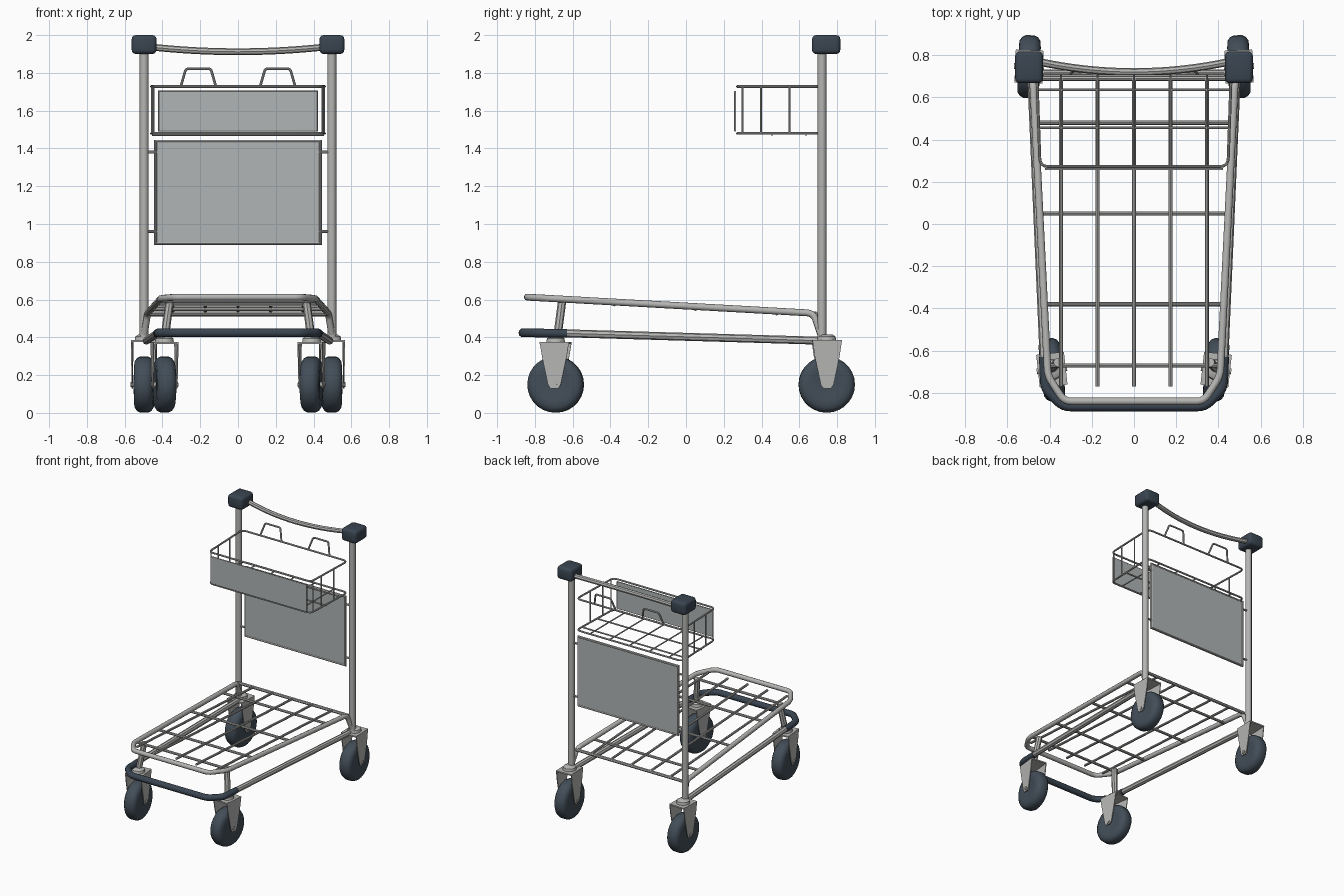
import bpy, bmesh, math
from mathutils import Vector, Matrix

if "Cube" in bpy.data.objects:
    bpy.data.objects.remove(bpy.data.objects["Cube"])


def material(name, rgb):
    m = bpy.data.materials.new(name)
    m.diffuse_color = (*rgb, 1)
    m.use_nodes = True
    m.node_tree.nodes["Principled BSDF"].inputs["Base Color"].default_value = m.diffuse_color
    return m


METAL = material("brushed metal", (0.46, 0.46, 0.45))
PANEL = material("panel grey", (0.44, 0.46, 0.46))
RUBBER = material("dark rubber", (0.055, 0.075, 0.098))
PLASTIC = material("dark plastic", (0.042, 0.060, 0.082))


def finish(obj, mat, angle=40):
    obj.data.materials.clear()
    obj.data.materials.append(mat)
    bpy.ops.object.select_all(action='DESELECT')
    obj.select_set(True)
    bpy.context.view_layer.objects.active = obj
    if obj.type == 'CURVE':
        bpy.ops.object.convert(target='MESH')
        obj = bpy.context.view_layer.objects.active
    bpy.ops.object.shade_smooth_by_angle(angle=math.radians(angle))
    return obj


def rounded(points, d, closed=False):
    """Round the corners of a path, cutting each by distance d."""
    pts = [Vector(p) for p in points]
    out, n = [], len(pts)
    for i, p in enumerate(pts):
        if d == 0 or (not closed and i in (0, n - 1)):
            out.append(p)
            continue
        a, b = pts[i - 1], pts[(i + 1) % n]
        s = p + (a - p).normalized() * min(d, (a - p).length * 0.45)
        e = p + (b - p).normalized() * min(d, (b - p).length * 0.45)
        for k in range(5):
            t = k / 4
            out.append(s * (1 - t) ** 2 + p * 2 * t * (1 - t) + e * t * t)
    return out


def tubes(name, paths, r, mat=METAL, d=0.0, closed=False, res=2):
    """One object holding a round tube along each path."""
    cu = bpy.data.curves.new(name, 'CURVE')
    cu.dimensions = '3D'
    cu.bevel_depth, cu.bevel_resolution, cu.use_fill_caps = r, res, True
    for path in paths:
        pts = rounded(path, d, closed)
        sp = cu.splines.new('POLY')
        sp.points.add(len(pts) - 1)
        for q, p in zip(sp.points, pts):
            q.co = (*p, 1)
        sp.use_cyclic_u = closed
    obj = bpy.data.objects.new(name, cu)
    bpy.context.collection.objects.link(obj)
    return finish(obj, mat)


def mesh_object(name, bm, mat, matrix=None):
    if matrix:
        bm.transform(matrix)
    bmesh.ops.recalc_face_normals(bm, faces=bm.faces)
    me = bpy.data.meshes.new(name)
    bm.to_mesh(me)
    bm.free()
    obj = bpy.data.objects.new(name, me)
    bpy.context.collection.objects.link(obj)
    return finish(obj, mat)


def box(name, loc, size, mat, bevel=0.0):
    bm = bmesh.new()
    bmesh.ops.create_cube(bm, size=1)
    bmesh.ops.scale(bm, vec=size, verts=bm.verts)
    if bevel:
        bmesh.ops.bevel(bm, geom=bm.edges[:], offset=bevel, segments=3,
                        profile=0.5, affect='EDGES')
    return mesh_object(name, bm, mat, Matrix.Translation(loc))


def mirrored(path):
    """Extend a right-hand path across x = 0 into a full U."""
    return path + [(-x, y, z) for x, y, z in reversed(path)]


def lathe(name, profile, matrix, mat, steps=28):
    """Spin (x, radius) points about the x axis."""
    bm = bmesh.new()
    vs = [bm.verts.new((x, 0, r)) for x, r in profile]
    es = [bm.edges.new(e) for e in zip(vs, vs[1:])]
    bmesh.ops.spin(bm, geom=vs + es, cent=(0, 0, 0), axis=(1, 0, 0),
                   angle=math.tau, steps=steps)
    bmesh.ops.remove_doubles(bm, verts=bm.verts, dist=1e-4)
    return mesh_object(name, bm, mat, matrix)


def caster(label, x, y, yaw, top):
    m = Matrix.Translation((x, y, 0)) @ Matrix.Rotation(yaw, 4, 'Z')
    up = m @ Matrix.Translation((0, 0, 0.15))
    half = [(0.046, 0), (0.046, 0.055), (0.052, 0.09), (0.05, 0.122),
            (0.038, 0.14), (0.02, 0.149)]
    lathe(label + "_wheel", half + [(-a, r) for a, r in reversed(half)], up, RUBBER)
    lathe(label + "_axle", [(-0.072, 0), (-0.072, 0.014), (0.072, 0.014), (0.072, 0)],
          up, METAL, 12)
    # fork: two tapered cheeks and a top plate
    bm = bmesh.new()
    outline = [(-0.078, top), (0.078, top), (0.066, 0.30), (0.034, 0.15), (0.02, 0.128),
               (-0.02, 0.128), (-0.034, 0.15), (-0.066, 0.30)]
    for s in (-1, 1):
        f = bm.faces.new([bm.verts.new((s * 0.060, a, b)) for a, b in outline])
        g = bmesh.ops.extrude_face_region(bm, geom=[f])['geom']
        bmesh.ops.translate(bm, vec=(s * 0.006, 0, 0),
                            verts=[v for v in g if isinstance(v, bmesh.types.BMVert)])
    bmesh.ops.create_cube(bm, size=1, matrix=Matrix.Translation((0, 0, top - 0.004))
                          @ Matrix.Diagonal((0.13, 0.156, 0.01, 1)))
    mesh_object(label + "_fork", bm, METAL, m)
    # swivel collar above the fork
    lathe(label + "_collar", [(top, 0), (top, 0.05), (top + 0.02, 0.046),
                              (top + 0.03, 0.03), (top + 0.03, 0)],
          m @ Matrix.Rotation(-math.pi / 2, 4, 'Y'), METAL, 20)


for side, s in (("right", 1), ("left", -1)):
    # uprights, grips, struts and casters
    tubes(side + "_post", [[(s * 0.497, 0.72, 0.38), (s * 0.497, 0.72, 1.93)]], 0.024, res=3)
    box(side + "_grip", (s * 0.497, 0.742, 1.95), (0.132, 0.15, 0.1), PLASTIC, 0.022)
    tubes(side + "_front_strut", [[(s * 0.392, -0.685, 0.37), (s * 0.36, -0.655, 0.6)]], 0.022)
    tubes(side + "_lower_rail", [[(s * 0.485, 0.715, 0.382), (s * 0.425, -0.66, 0.422)]], 0.021)
    caster(side + "_rear", s * 0.497, 0.745, s * 0.04, 0.385)
    caster(side + "_front", s * 0.389, -0.69, -s * 0.11, 0.375)

# curved push bar
tubes("push_bar", [[(0.46 * k / 8, 0.77 - 0.05 * (1 - (k / 8) ** 2),
                     1.912 + 0.025 * (k / 8) ** 2) for k in range(-8, 9)]], 0.018)

# front bumper and upper deck frame
tubes("bumper", [mirrored([(0.426, -0.63, 0.421), (0.42, -0.78, 0.423), (0.335, -0.863, 0.424)])],
      0.024, PLASTIC, 0.035, res=3)


def deck_z(y):
    return 0.527 + (0.69 - y) * 0.056


tubes("deck_frame", [mirrored([(0.497, 0.715, 0.41), (0.478, 0.675, deck_z(0.675)),
                               (0.408, -0.72, deck_z(-0.72)),
                               (0.33, -0.84, deck_z(-0.84))])], 0.018, d=0.035, res=3)
tubes("deck_rear_bar", [[(-0.48, 0.69, 0.522), (0.48, 0.69, 0.522)]], 0.012)

# deck grid
XS = (-0.345, -0.173, 0, 0.173, 0.345)
tubes("deck_long_bars", [[(x, 0.69, deck_z(0.69)), (x, -0.77, deck_z(-0.77))] for x in XS], 0.009)
rows = []
for y in (0.48, 0.05, -0.38, -0.67):
    w = 0.478 - (0.675 - y) * 0.05
    rows.append([(-w, y, deck_z(y) - 0.013), (w, y, deck_z(y) - 0.013)])
tubes("deck_cross_bars", rows, 0.010)

# back panel with rim, between the posts
box("back_panel", (0, 0.72, 1.167), (0.87, 0.012, 0.54), PANEL)
tubes("back_panel_rim", [[(a, 0.72, b) for a, b in
      ((-0.436, 0.896), (0.436, 0.896), (0.436, 1.438), (-0.436, 1.438))]], 0.011, closed=True)
tubes("back_panel_mounts", [[(s * 0.43, 0.72, z), (s * 0.49, 0.72, z)]
                            for s in (-1, 1) for z in (0.96, 1.38)], 0.008)

# wire basket
for label, z in (("top", 1.728), ("bottom", 1.48)):
    tubes("basket_%s_loop" % label, [[(-0.46, 0.71, z), (-0.445, 0.272, z),
          (0.445, 0.272, z), (0.46, 0.71, z)]], 0.007, d=0.04, closed=True)
tubes("basket_uprights", [[(s * (0.445 + (y - 0.272) * 0.034), y, 1.48),
                           (s * (0.445 + (y - 0.272) * 0.034), y, 1.728)]
                          for s in (-1, 1) for y in (0.30, 0.397, 0.548)], 0.005)
tubes("basket_floor_long_wires", [[(x, 0.272, 1.48), (x, 0.71, 1.48)] for x in XS], 0.005)
tubes("basket_floor_cross_wires", [[(-0.455, y, 1.473), (0.455, y, 1.473)]
                                   for y in (0.455, 0.635)], 0.006)
box("basket_front_panel", (0, 0.26, 1.597), (0.84, 0.007, 0.212), PANEL)
tubes("basket_panel_rim", [[(a, 0.26, b) for a, b in
      ((-0.419, 1.492), (0.419, 1.492), (0.419, 1.702), (-0.419, 1.702))]], 0.005, closed=True)

# two small hooks on the rear edge of the basket
tubes("basket_hooks", [[(c - 0.093, 0.71, 1.728), (c - 0.066, 0.735, 1.822),
                        (c + 0.066, 0.735, 1.822), (c + 0.093, 0.71, 1.728)]
                       for c in (-0.21, 0.21)], 0.007, d=0.015)
